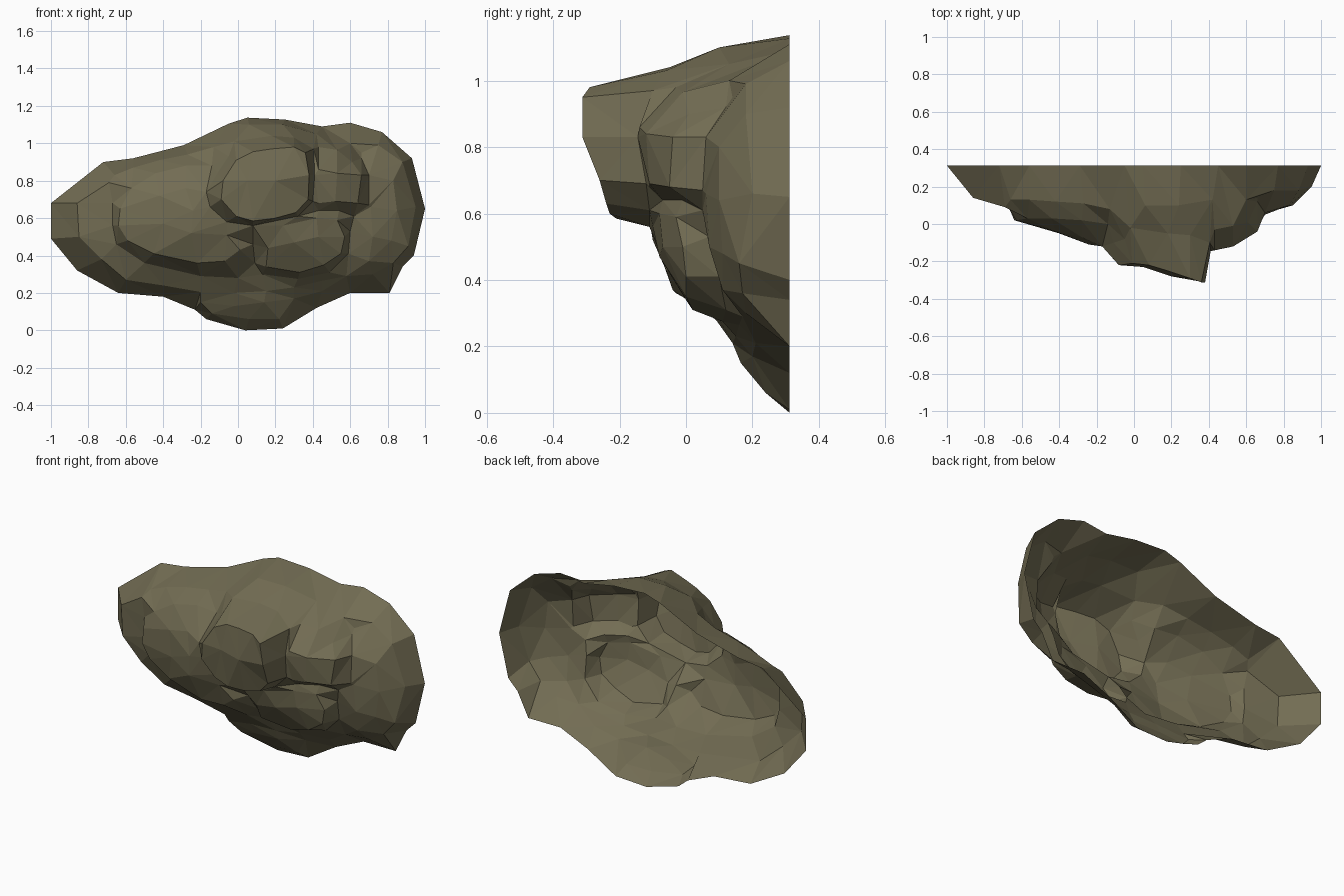
import bpy, bmesh
from mathutils import Vector
from mathutils.geometry import delaunay_2d_cdt

# Relief is built from ridge lines seen from the front, skinned into one open shell
points, depth, edges = [], [], []


def ridge(line, closed=False):
    """Add a crease line of (x, z, y) points."""
    first = len(points)
    for x, z, y in line:
        points.append(Vector((x, z)))
        depth.append(y)
    n = len(line)
    for i in range(n if closed else n - 1):
        edges.append((first + i, first + (i + 1) % n))


# Flat open back rim
BACK = 0.312
rim = [(-1, .49), (-.86, .32), (-.64, .2), (-.4, .18), (-.23, .11), (-.17, .06),
       (.04, .0), (.24, .01), (.42, .12), (.6, .2), (.81, .2), (.88, .34),
       (.94, .4), (1, .65), (.93, .92), (.77, 1.06), (.6, 1.11), (.45, 1.09),
       (.25, 1.127), (.05, 1.137), (-.05, 1.105), (-.29, .99), (-.56, .92),
       (-.72, .9), (-1, .68)]
ridge([(x, z, BACK) for x, z in rim], True)

# Base shoulder along the left and underside
ridge([(-.86, .68, .14), (-.85, .5, .14), (-.73, .38, .14), (-.6, .27, .17),
       (-.4, .24, .17), (-.2, .205, .16), (-.02, .2, .15), (.15, .21, .14),
       (.3, .23, .15), (.45, .265, .16), (.58, .29, .17), (.72, .3, .18)])
ridge([(-.2, .15, .2), (-.02, .13, .19), (.14, .15, .165), (.3, .17, .2), (.45, .21, .21)])
ridge([(-.14, .09, .23), (.06, .06, .24), (.22, .06, .24)])

# Right boulder: outer shoulder and front face
ridge([(.72, .3, .18), (.83, .36, .17), (.91, .45, .16), (.95, .66, .2),
       (.88, .9, .18), (.75, .99, .18), (.66, .95, .14)])
ridge([(.71, .66, .06), (.72, .5, .07), (.70, .37, .11)])
ridge([(.83, .8, .1), (.85, .64, .1), (.82, .48, .11)])

# Upper right shelf: front edge, side wall and sloping top
ridge([(.43, .68, -.11), (.52, .69, -.11), (.64, .68, -.05), (.66, .83, -.04),
       (.53, .84, -.12), (.43, .86, -.14)])
ridge([(.70, .67, .05), (.70, .83, .06), (.66, .92, .12), (.6, 1.0, .13)])
ridge([(.43, .98, -.03), (.53, .965, -.01), (.61, .9, .01)])
ridge([(.62, .61, .05), (.54, .64, -.01), (.43, .64, -.07)])

# Left boulder: front rim, then the groove at its foot
ridge([(-.57, .76, .03), (-.63, .65, .02), (-.64, .56, .02), (-.59, .48, .02),
       (-.45, .41, .0), (-.22, .36, -.03), (-.07, .37, -.04), (.01, .43, -.06)])
ridge([(-.69, .79, .09), (-.67, .68, .085), (-.67, .56, .09), (-.65, .46, .1),
       (-.5, .36, .1), (-.2, .29, .1), (0, .28, .09), (.09, .36, .05), (.08, .46, -.02)])
ridge([(-.57, .76, .03), (-.44, .84, .03), (-.28, .88, .02), (-.14, .88, .0)])
ridge([(-.66, .83, .13), (-.56, .87, .13), (-.42, .91, .12), (-.27, .94, .11), (-.13, .98, .08)])
ridge([(-.42, .72, -.04), (-.4, .57, -.05), (-.25, .52, -.10), (-.06, .51, -.09)])
ridge([(-.28, .76, -.07), (-.24, .64, -.11)])

# Lower middle boulder: front face and foot
ridge([(.15, .34, .0), (.33, .31, .02), (.46, .35, .0), (.55, .41, .0),
       (.57, .5, -.01), (.53, .59, -.03), (.42, .6, -.08), (.24, .56, -.1)])
ridge([(.16, .44, -.06), (.3, .47, -.08), (.43, .5, -.07)])
ridge([(.13, .3, .09), (.32, .275, .11), (.49, .31, .12), (.59, .41, .1), (.6, .53, .07)])

# Top middle boulder: protruding face, the groove around it, slope above it
ridge([(-.08, .8, -.22), (-.09, .7, -.21), (-.01, .61, -.2), (.08, .585, -.21),
       (.2, .6, -.23), (.31, .63, -.24), (.375, .7, -.26), (.38, .83, -.312),
       (.36, .95, -.312), (.3, .98, -.29), (.18, .97, -.25), (.08, .955, -.22),
       (-.01, .91, -.21)], True)
ridge([(.405, .97, -.1), (.41, .83, -.145), (.4, .69, -.12), (.32, .61, -.11),
       (.08, .56, -.11), (-.06, .58, -.11), (-.15, .66, -.12), (-.17, .74, -.12),
       (-.11, .84, -.1), (-.05, .93, -.08)])
ridge([(-.02, 1.01, -.02), (.18, 1.04, -.05), (.3, 1.03, -.06)])
ridge([(.05, .8, -.23), (.2, .8, -.28)])
ridge([(.06, 1.10, .1), (.24, 1.10, .1), (.42, 1.05, .13)])

# Skin the ridges
outline = list(range(len(rim)))
verts2d, _, faces, origins, _, _ = delaunay_2d_cdt(points, edges, [outline], 1, 1e-5)
bm = bmesh.new()
verts = []
for p, src in zip(verts2d, origins):
    near = src[0] if src else min(range(len(points)), key=lambda i: (points[i] - p).length)
    verts.append(bm.verts.new((p.x, depth[near], p.y)))
for f in faces:
    bm.faces.new([verts[i] for i in f])
bm.normal_update()
if sum(f.normal.y * f.calc_area() for f in bm.faces) > 0:
    bmesh.ops.reverse_faces(bm, faces=bm.faces[:])

mesh = bpy.data.meshes.new("rock_face")
bm.to_mesh(mesh)
bm.free()
rock = bpy.data.objects.new("rock_face", mesh)
bpy.context.collection.objects.link(rock)

# Single olive stone colour
stone = bpy.data.materials.new("olive stone")
stone.diffuse_color = (0.17, 0.152, 0.087, 1)
mesh.materials.append(stone)
